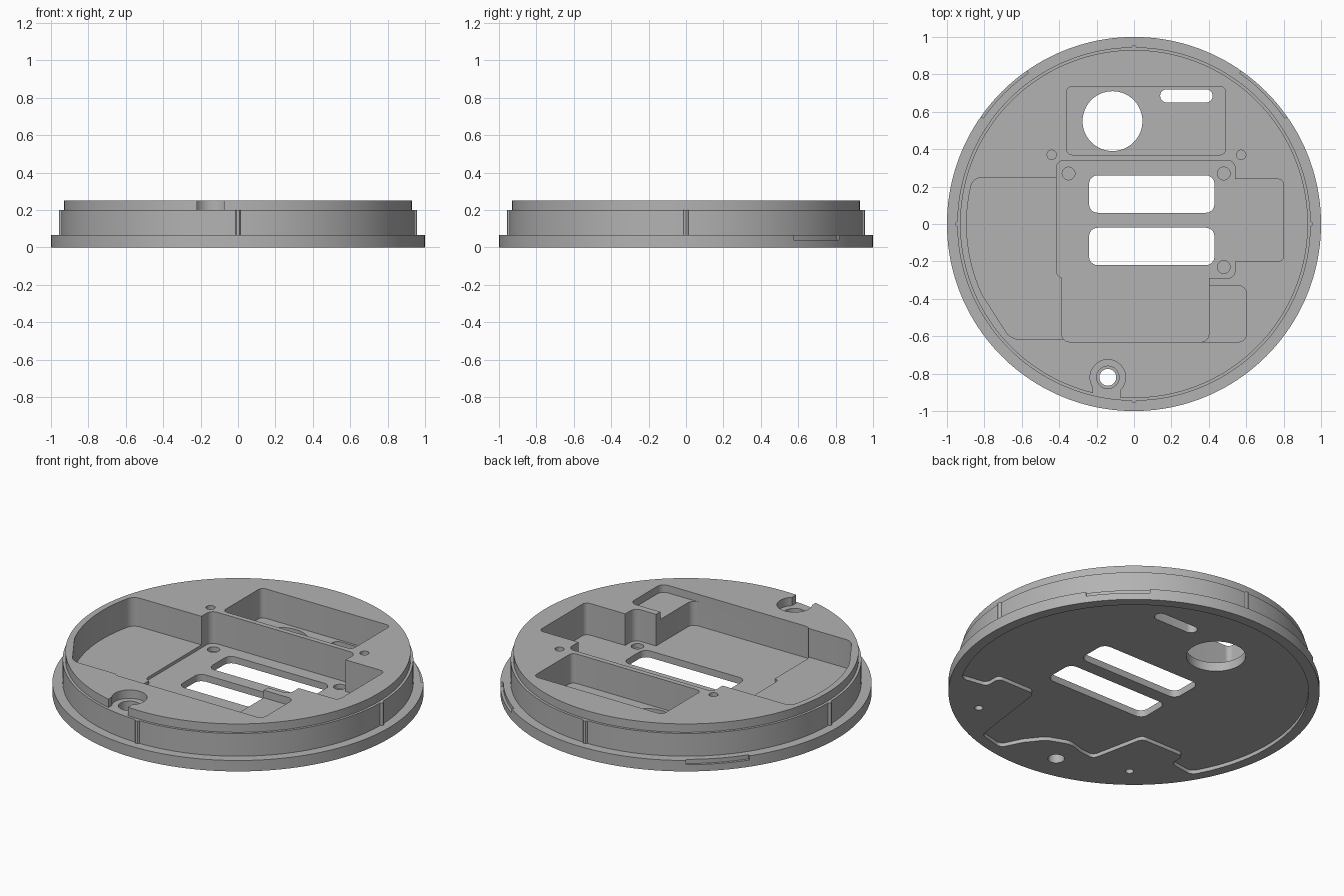
import bpy, bmesh, math
from mathutils import Vector

old = bpy.data.objects.get("Cube")
if old:
    bpy.data.objects.remove(old, do_unlink=True)

grey = bpy.data.materials.new("plain grey")
grey.use_nodes = True
COLOUR = (0.45, 0.45, 0.45, 1)
grey.diffuse_color = COLOUR
grey.node_tree.nodes["Principled BSDF"].inputs["Base Color"].default_value = COLOUR


def prism(name, points, z0, z1, fillet=0):
    """Extrude an outline, rounding only its real corners."""
    bm = bmesh.new()
    verts = [bm.verts.new((x, y, z0)) for x, y in points]
    face = bm.faces.new(verts)
    if fillet:
        corners = []
        for i, v in enumerate(verts):
            a = v.co - verts[i - 1].co
            b = verts[(i + 1) % len(verts)].co - v.co
            if a.angle(b) > 0.3:
                corners.append(v)
        bmesh.ops.bevel(bm, geom=corners, offset=fillet, offset_type='OFFSET',
                        segments=6, profile=0.5, affect='VERTICES')
    top = bmesh.ops.extrude_face_region(bm, geom=bm.faces[:])
    moved = [g for g in top["geom"] if isinstance(g, bmesh.types.BMVert)]
    bmesh.ops.translate(bm, verts=moved, vec=Vector((0, 0, z1 - z0)))
    bmesh.ops.recalc_face_normals(bm, faces=bm.faces[:])
    mesh = bpy.data.meshes.new(name)
    bm.to_mesh(mesh)
    bm.free()
    mesh.materials.append(grey)
    obj = bpy.data.objects.new(name, mesh)
    bpy.context.collection.objects.link(obj)
    return obj


def arc(radius, start, end, steps, cx=0, cy=0):
    angles = [math.radians(start + (end - start) * i / steps) for i in range(steps + 1)]
    return [(cx + radius * math.cos(a), cy + radius * math.sin(a)) for a in angles]


def circle(radius, cx=0, cy=0, sides=32):
    return arc(radius, 0, 360, sides, cx, cy)[:-1]


def rect(x0, x1, y0, y1):
    return [(x0, y0), (x1, y0), (x1, y1), (x0, y1)]


def combine(tool, operation):
    mod = base.modifiers.new("combine", 'BOOLEAN')
    mod.operation, mod.solver, mod.object = operation, 'EXACT', tool
    bpy.context.view_layer.objects.active = base
    bpy.ops.object.modifier_apply(modifier=mod.name)
    bpy.data.objects.remove(tool, do_unlink=True)


def cut(points, z0, z1, fillet=0):
    combine(prism("cutter", points, z0, z1, fillet), 'DIFFERENCE')


# Stepped round body, lathed from a profile
profile = [(0, 0), (1, 0), (1, 0.065), (0.945, 0.065), (0.945, 0.2),
           (0.93, 0.2), (0.93, 0.25), (0, 0.25)]
bm = bmesh.new()
ring = [bm.verts.new((r, 0, z)) for r, z in profile]
edges = [bm.edges.new(pair) for pair in zip(ring, ring[1:])]
bmesh.ops.spin(bm, geom=ring + edges, cent=(0, 0, 0), axis=(0, 0, 1),
               angle=math.tau, steps=160, use_merge=True)
bmesh.ops.remove_doubles(bm, verts=bm.verts[:], dist=0.0001)
bmesh.ops.dissolve_limit(bm, angle_limit=0.01, verts=bm.verts[:], edges=bm.edges[:])
bmesh.ops.recalc_face_normals(bm, faces=bm.faces[:])
mesh = bpy.data.meshes.new("base_plate")
bm.to_mesh(mesh)
bm.free()
mesh.materials.append(grey)
base = bpy.data.objects.new("base_plate", mesh)
bpy.context.collection.objects.link(base)

TOP = 0.3
FLOOR = 0.062

# Central pocket with its front and left-side extensions
cut(rect(-0.415, 0.54, -0.29, 0.34), FLOOR, TOP, 0.04)
cut(rect(-0.385, 0.4, -0.63, -0.2), FLOOR, TOP, 0.04)
cut(rect(0.4, 0.8, -0.2, 0.24), FLOOR, TOP, 0.03)

# Shallower side pocket that follows the rim
side = arc(0.895, 164, 205, 14) + [(-0.66, -0.615), (-0.3, -0.615), (-0.3, 0.25)]
cut(side, 0.08, TOP, 0.04)

# Corner ledge and rear pocket
cut(rect(0.3, 0.6, -0.63, -0.33), 0.205, TOP, 0.04)
cut(rect(-0.36, 0.49, 0.37, 0.735), 0.075, TOP, 0.03)

# Openings through the floor
cut(rect(-0.24, 0.43, 0.06, 0.26), -0.1, TOP, 0.045)
cut(rect(-0.24, 0.43, -0.22, -0.02), -0.1, TOP, 0.045)
cut(rect(0.14, 0.42, 0.65, 0.72), -0.1, TOP, 0.034)
cut(circle(0.16, -0.115, 0.55, 64), -0.1, TOP)

# Shallow underside recess, leaving pads around the screw holes
recess = arc(0.94, -31, 211, 120) + [
    (-0.65, -0.46), (-0.65, -0.36), (-0.36, -0.36), (-0.29, -0.69),
    (-0.2, -0.68), (-0.1, -0.65), (0.03, -0.7), (0.11, -0.8),
    (0.17, -0.92), (0.33, -0.88), (0.4, -0.36), (0.65, -0.36), (0.65, -0.46)]
cut(recess, -0.1, 0.022, 0.03)

# Screw seat with an opening through the upper rim
SX, SY = -0.14, -0.82
cut(circle(0.095, SX, SY, 48), 0.2, TOP)
cut(rect(SX - 0.08, SX + 0.065, -1.1, SY), 0.2, TOP)
cut(circle(0.06, SX, SY), 0.1, TOP)
cut(circle(0.045, SX, SY), -0.1, TOP)

# Blind screw holes in the pocket floor, top face and underside
for x, y in ((-0.35, 0.27), (0.48, 0.27), (0.48, -0.23)):
    cut(circle(0.034, x, y), 0.035, 0.1)
for x in (-0.44, 0.573):
    cut(circle(0.025, x, 0.37), 0.1, TOP)
for x in (-0.53, 0.53):
    cut(circle(0.022, x, -0.67), -0.1, 0.05)

# Grip notches in the flange
for start in (35, 125):
    cut(arc(0.985, start, start + 20, 16) + arc(1.05, start + 20, start, 16), 0.04, 0.0651)

# Four small locating ribs on the wall
for quarter in range(4):
    a = math.tau * quarter / 4
    rib = circle(0.014, 0.943 * math.cos(a), 0.943 * math.sin(a), 12)
    combine(prism("rib", rib, 0.06, 0.2), 'UNION')

bpy.ops.object.select_all(action='DESELECT')
base.select_set(True)
bpy.context.view_layer.objects.active = base
bpy.ops.object.shade_smooth_by_angle(angle=math.radians(30))
